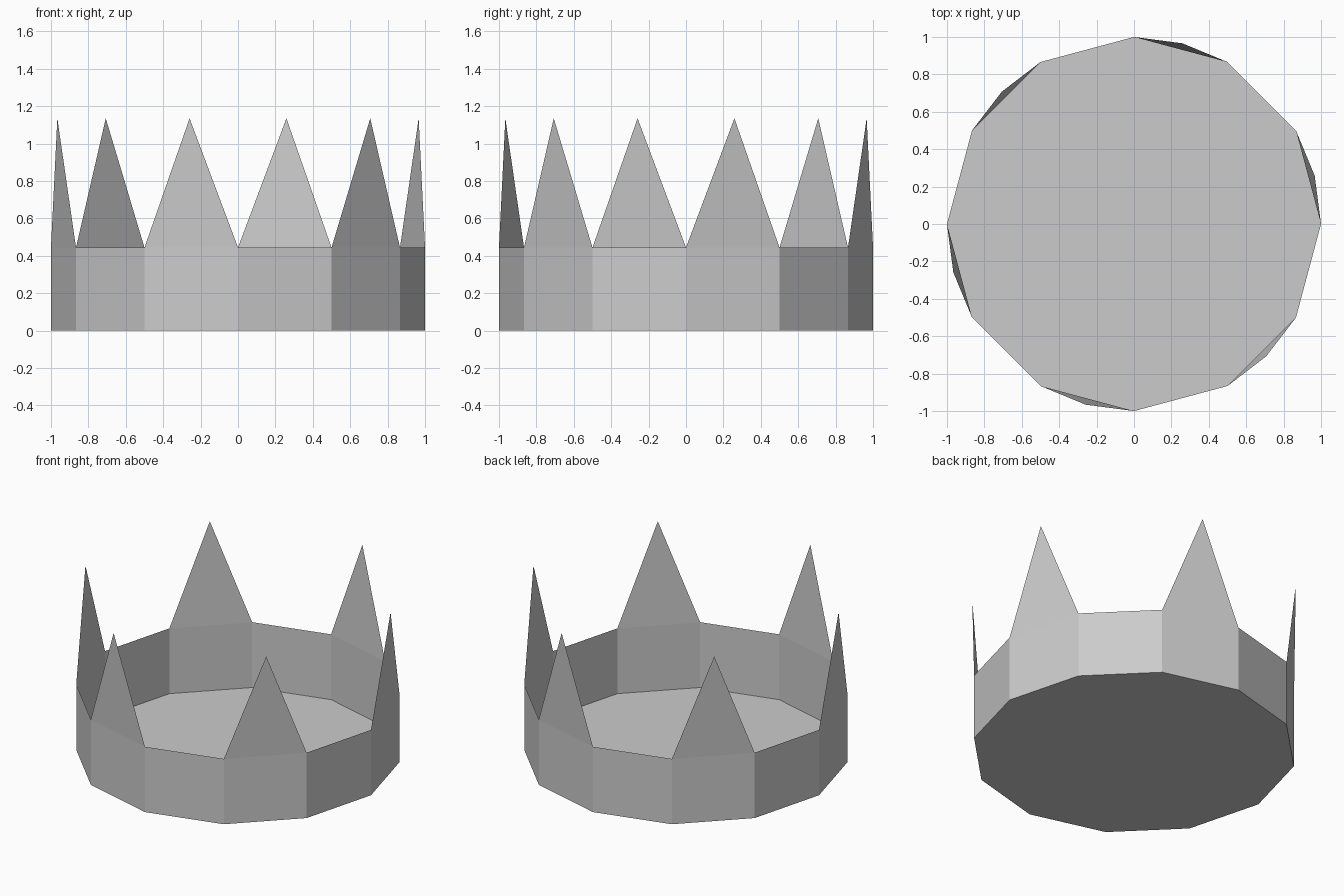
import bpy, bmesh
from math import cos, sin, radians

if "Cube" in bpy.data.objects:
    bpy.data.objects.remove(bpy.data.objects["Cube"])

SIDES, RIM, TIP = 12, 0.444, 1.135


def polar(deg, z):
    return (cos(radians(deg)), sin(radians(deg)), z)


bm = bmesh.new()
step = 360 / SIDES

# Floor and thin upright band
bottom = [bm.verts.new(polar(i * step, 0)) for i in range(SIDES)]
rim = [bm.verts.new(polar(i * step, RIM)) for i in range(SIDES)]
bm.faces.new(bottom[::-1])
for i in range(SIDES):
    j = (i + 1) % SIDES
    bm.faces.new((bottom[i], bottom[j], rim[j], rim[i]))
    # Outward-leaning point on every other side
    if i % 2 == 0:
        tip = bm.verts.new(polar((i + 0.5) * step, TIP))
        bm.faces.new((rim[i], rim[j], tip))

mesh = bpy.data.meshes.new("crown")
bm.to_mesh(mesh)
bm.free()
crown = bpy.data.objects.new("crown", mesh)
bpy.context.collection.objects.link(crown)
